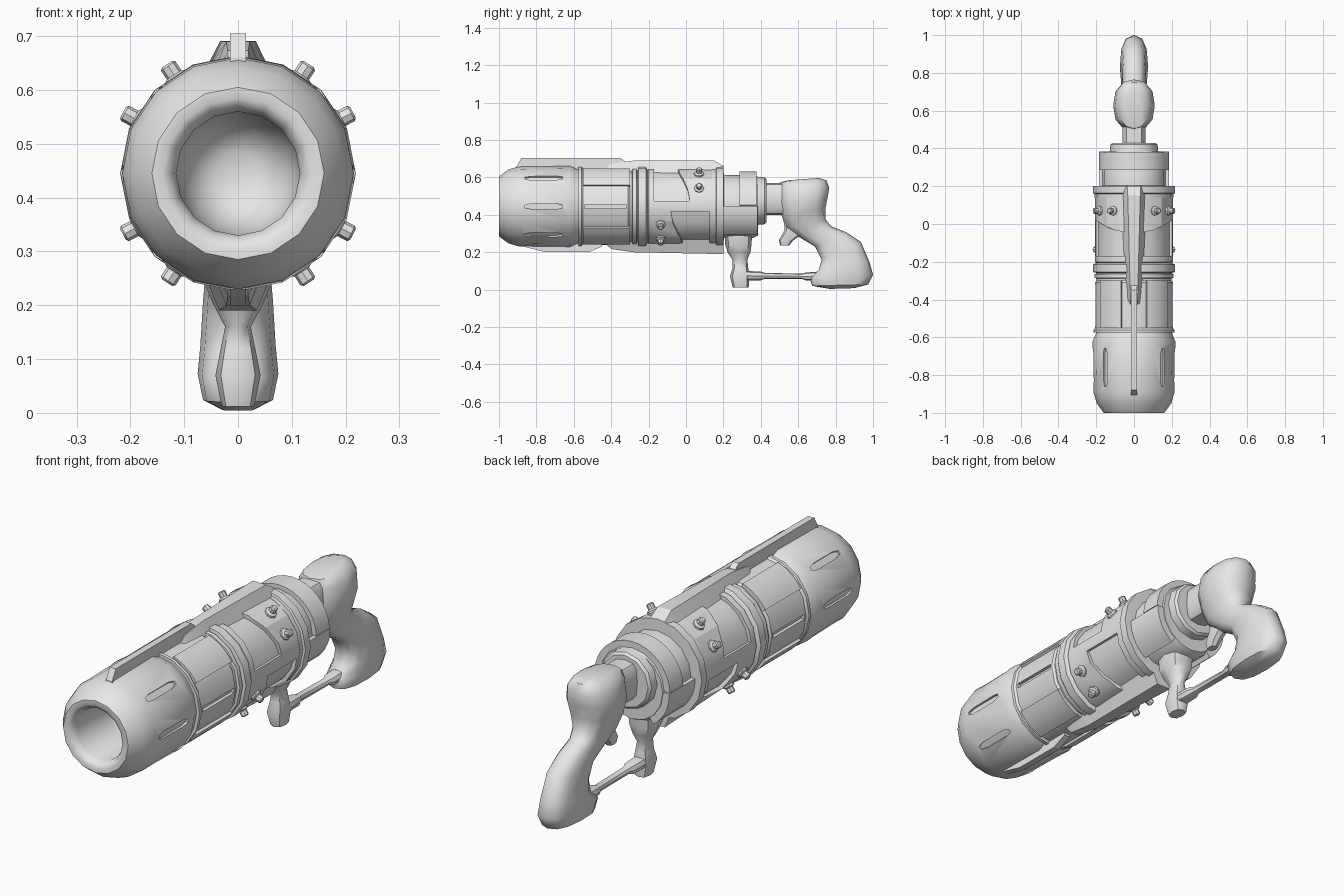
import bpy
from math import sin, cos, radians, tau
from mathutils import Vector

cube = bpy.data.objects.get("Cube")
if cube:
    bpy.data.objects.remove(cube, do_unlink=True)

import bmesh

AXIS = 0.445  # height of the barrel axis

grey = bpy.data.materials.new("plain grey")
grey.use_nodes = True
grey.diffuse_color = (0.8, 0.8, 0.8, 1)
for node in grey.node_tree.nodes:
    if node.type == 'BSDF_PRINCIPLED':
        node.inputs["Base Color"].default_value = (0.8, 0.8, 0.8, 1)


def skin(name, rings):
    """Closed solid through a row of rings with equal point counts."""
    bm = bmesh.new()
    rows = [[bm.verts.new(p) for p in ring] for ring in rings]
    n = len(rows[0])
    for a, b in zip(rows, rows[1:]):
        for i in range(n):
            j = (i + 1) % n
            bm.faces.new((a[i], a[j], b[j], b[i]))
    bm.faces.new(rows[0])
    bm.faces.new(rows[-1])
    bmesh.ops.recalc_face_normals(bm, faces=bm.faces)
    mesh = bpy.data.meshes.new(name)
    bm.to_mesh(mesh)
    bm.free()
    mesh.materials.append(grey)
    obj = bpy.data.objects.new(name, mesh)
    bpy.context.collection.objects.link(obj)
    return obj


def smooth(obj, angle=35):
    bpy.ops.object.select_all(action='DESELECT')
    obj.select_set(True)
    bpy.context.view_layer.objects.active = obj
    bpy.ops.object.shade_smooth_by_angle(angle=radians(angle))
    return obj


def polar(angle, r, y, zc=AXIS):
    a = radians(angle)
    return (r * cos(a), y, zc + r * sin(a))


def lathe(name, profile, sides=16, zc=AXIS):
    """Turn (y, radius) points round the barrel axis."""
    return skin(name, [[polar(360 * i / sides, r, y, zc) for i in range(sides)]
                       for y, r in profile])


def patch(name, rows, r0, r1):
    """Curved plate; each row is (angle, y start, y end)."""
    return skin(name, [[polar(a, r0, s), polar(a, r0, e), polar(a, r1, e), polar(a, r1, s)]
                       for a, s, e in rows])


def flip(rows, side):
    return [(a if side > 0 else 180 - a, s, e) for a, s, e in rows]


def cut(obj, cutter):
    cutter.hide_render = True
    mod = obj.modifiers.new("recess", 'BOOLEAN')
    mod.operation = 'DIFFERENCE'
    mod.object = cutter
    bpy.context.view_layer.objects.active = obj
    bpy.ops.object.modifier_apply(modifier=mod.name)
    bpy.data.objects.remove(cutter, do_unlink=True)


def loft(name, rows, sides=10, power=0.8):
    """Rounded sections between a front and a back point (y, z), with half width."""
    rings = []
    for p, q, w in rows:
        p, q = Vector((0, *p)), Vector((0, *q))
        mid, half = (p + q) / 2, (q - p) / 2
        ring = []
        for i in range(sides):
            c, s = cos(tau * i / sides), sin(tau * i / sides)
            c = abs(c) ** power * (1 if c > 0 else -1)
            s = abs(s) ** power * (1 if s > 0 else -1)
            ring.append(mid + half * c + Vector((w * s, 0, 0)))
        rings.append(ring)
    return skin(name, rings)


# Muzzle with bore and round-ended slots
muzzle = lathe("muzzle", [(-.64, .04), (-.66, .075), (-.7, .1), (-.76, .115), (-.965, .115),
                          (-.99, .125), (-1, .14), (-1, .16), (-.95, .197), (-.89, .215),
                          (-.62, .219), (-.59, .205), (-.57, .198), (-.55, .198)])
slot = [(-4, -.83, -.69), (-2, -.86, -.66), (2, -.86, -.66), (4, -.83, -.69)]
for turn in (0, 45, 135, 180, 225, 315):
    cut(muzzle, patch("slot_cutter", [(a + turn, s, e) for a, s, e in slot], .205, .3))
smooth(muzzle)

# Front barrel with side slots and raised panels
barrel = lathe("front_barrel", [(-.575, .19), (-.575, .214), (-.56, .214), (-.55, .206),
                                (-.31, .206), (-.3, .198), (-.26, .198)])
for turn in (0, 180):
    cut(barrel, patch("slot_cutter", [(turn - 3, -.54, -.32), (turn + 3, -.54, -.32)], .19, .3))
smooth(barrel)
for turn in (52, 128, 232, 308):
    smooth(patch("barrel_panel", [(turn + k * 6.5, -.55, -.3) for k in range(-3, 4)], .19, .214))

# Rings between the sections
smooth(lathe("front_ring_lip", [(-.29, .19), (-.285, .209), (-.265, .209), (-.26, .19)]))
smooth(lathe("front_ring", [(-.26, .19), (-.255, .218), (-.215, .218), (-.205, .2), (-.2, .19)]))
smooth(lathe("rear_ring", [(.13, .19), (.14, .208), (.16, .208), (.163, .218), (.2, .218),
                           (.203, .16)]))

# Middle receiver with slanted recesses and bolts
receiver = lathe("receiver", [(-.215, .19), (-.2, .207), (.14, .207), (.16, .19)])
upper = [(8, -.17, .02), (25, -.17, .01), (45, -.17, -.015), (62, -.17, -.035), (80, -.17, -.045)]
lower = [(-a, -.06 - e, .125) for a, s, e in upper]
for side in (1, -1):
    cut(receiver, patch("recess_cutter", flip(upper, side), .19, .3))
    cut(receiver, patch("recess_cutter", flip(lower, side), .19, .3))
smooth(receiver)


def bolt(angle, y):
    a = radians(angle)
    out, tan = Vector((cos(a), 0, sin(a))), Vector((-sin(a), 0, cos(a)))
    base = Vector((0, y, AXIS))
    rings = [[base + out * h + tan * r * cos(tau * i / 8) + Vector((0, r * sin(tau * i / 8), 0))
              for i in range(8)]
             for h, r in ((.18, .026), (.212, .026), (.218, .016), (.238, .016), (.242, .011))]
    smooth(skin("bolt", rings))


for angle in (28, 57):
    for mirrored in (angle, 180 - angle):
        bolt(mirrored, .07)
        bolt(-mirrored, -.135)

# Rear housing, collar and lower guards
smooth(lathe("rear_housing", [(.19, .168), (.36, .168), (.385, .155)]))
smooth(patch("rear_collar", [(a, .285, .378) for a in range(2, 179, 11)], .14, .186))
for side in (1, -1):
    guard = [(a, .2, .383) for a in range(-55, 2, 8)]
    smooth(patch("lower_guard", flip(guard, side), .14, .186))
smooth(lathe("back_plate", [(.37, .13), (.42, .125), (.43, .115)], 12, .475))
smooth(loft("grip_neck", [((.42, .4), (.42, .57), .062), ((.53, .4), (.53, .57), .062)], 12, .6))


def fin(name, rows, sign):
    """Trapezoid bar; rows are (y, height above axis, base half width, top half width)."""
    base = AXIS + sign * .17
    smooth(skin(name, [[(-b, y, base), (b, y, base), (t, y, AXIS + sign * h),
                        (-t, y, AXIS + sign * h)] for y, h, b, t in rows]), 20)


# Wide and narrow fins, above and below
wide = [(-.435, .195, .045, .018), (-.4, .228, .047, .019), (-.28, .245, .053, .022),
        (.15, .246, .07, .033), (.2, .215, .073, .036)]
fin("top_wide_fin", wide, 1)
fin("bottom_wide_fin", wide[:3] + [(.2, .255, .07, .035)], -1)
fin("top_narrow_fin", [(-.905, .215, .015, .015), (-.88, .26, .015, .015),
                       (-.35, .26, .015, .015), (-.325, .24, .015, .015)], 1)
fin("bottom_narrow_fin", [(-.87, .215, .015, .015), (-.75, .245, .015, .015),
                          (-.52, .245, .015, .015), (-.45, .215, .015, .015)], -1)

# Grip with swollen head and pommel
smooth(loft("grip", [
    ((.55, .585), (.71, .597), .04), ((.505, .575), (.75, .585), .075),
    ((.497, .54), (.766, .545), .098), ((.498, .47), (.757, .49), .11),
    ((.51, .4), (.745, .43), .095), ((.535, .33), (.747, .375), .072),
    ((.61, .278), (.775, .34), .06), ((.69, .23), (.86, .305), .06),
    ((.725, .16), (.935, .255), .065), ((.71, .105), (.982, .145), .07),
    ((.66, .065), (1, .08), .075), ((.675, .02), (.975, .028), .065),
    ((.77, .004), (.9, .008), .03)], 12), 50)

# Trigger
smooth(loft("trigger", [((.52, .38), (.62, .36), .035), ((.528, .32), (.61, .29), .03),
                        ((.497, .265), (.57, .26), .026), ((.503, .236), (.552, .236), .018)], 8))

# Front post and guard bar
smooth(loft("front_post", [((.205, .31), (.355, .31), .066), ((.21, .24), (.35, .24), .062),
                           ((.222, .2), (.345, .2), .045), ((.248, .16), (.328, .16), .024),
                           ((.25, .12), (.332, .12), .032), ((.235, .07), (.34, .07), .042),
                           ((.25, .012), (.335, .012), .03)], 8), 50)
smooth(loft("guard_bar", [((.31, .05), (.31, .1), .032), ((.4, .05), (.4, .097), .028),
                          ((.42, .058), (.42, .09), .018), ((.62, .058), (.62, .085), .018),
                          ((.64, .05), (.64, .092), .028), ((.71, .05), (.71, .095), .03)], 8))
